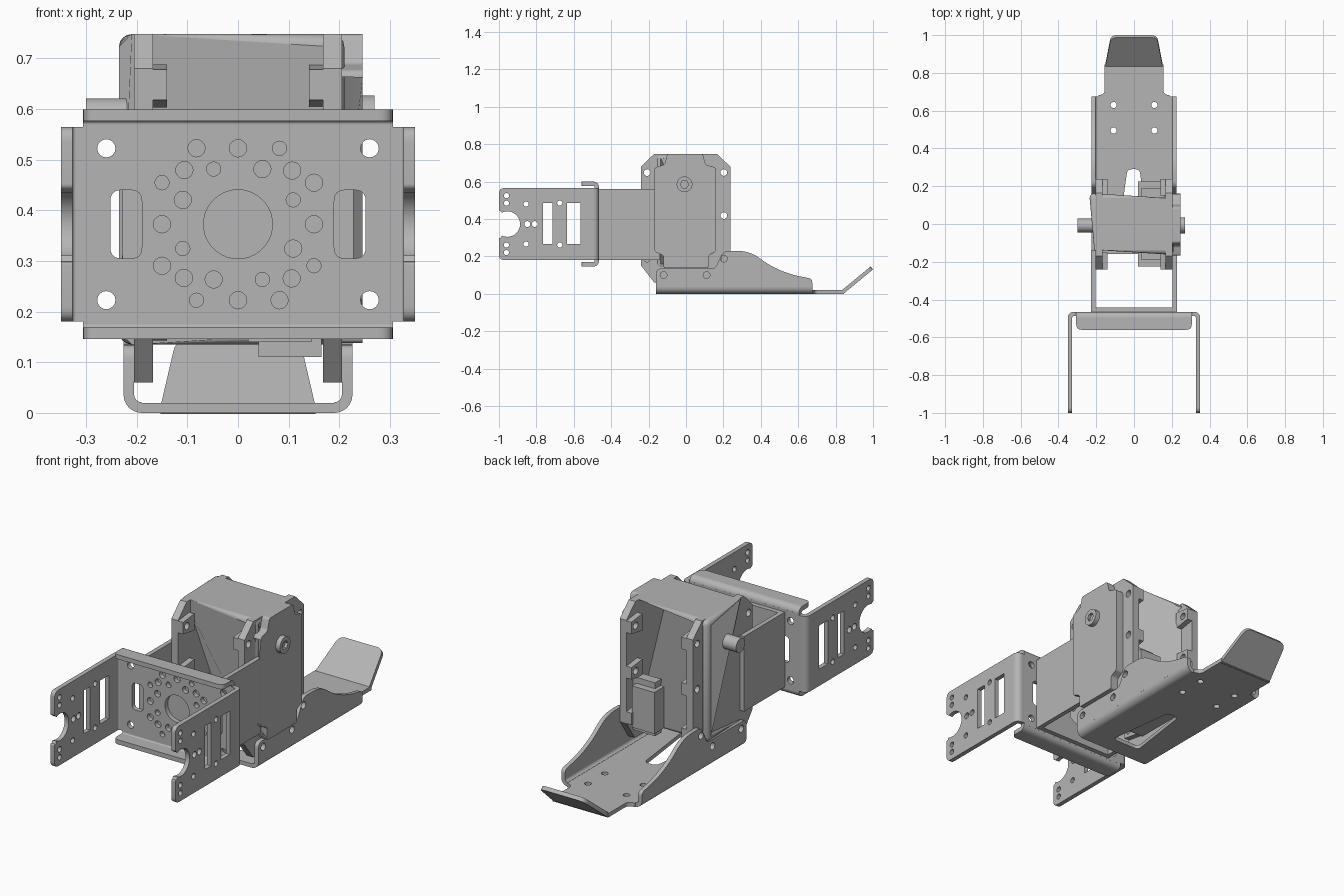
import bpy, bmesh, math
from mathutils import Vector, Matrix

cube = bpy.data.objects.get("Cube")
if cube:
    bpy.data.objects.remove(cube)

grey = bpy.data.materials.new("metal_grey")
grey.use_nodes = True
tone = (0.46, 0.46, 0.46, 1)
grey.diffuse_color = tone
grey.node_tree.nodes["Principled BSDF"].inputs["Base Color"].default_value = tone

# Maps a flat (u, v) drawing and its extrusion onto the wanted axis
AXES = {"x": Matrix(((0, 0, 1), (1, 0, 0), (0, 1, 0))),
        "y": Matrix(((1, 0, 0), (0, 0, -1), (0, 1, 0))),
        "z": Matrix.Identity(3)}


def arc(u, v, r, a0=0, a1=360, n=24):
    full = abs(a1 - a0) == 360
    count = n if full else n + 1
    return [(u + r * math.cos(math.radians(a0 + (a1 - a0) * i / n)),
             v + r * math.sin(math.radians(a0 + (a1 - a0) * i / n))) for i in range(count)]


def rounded(corners, radius=0.0):
    """Polygon with filleted corners; a corner may carry its own radius."""
    out = []
    for i, c in enumerate(corners):
        p, a, b = (Vector(q[:2]) for q in (c, corners[i - 1], corners[(i + 1) % len(corners)]))
        r = c[2] if len(c) > 2 else radius
        if r == 0:
            out.append(tuple(p))
            continue
        s, e = p + (a - p).normalized() * r, p + (b - p).normalized() * r
        for k in range(7):
            t = k / 6
            out.append(tuple(s * (1 - t) ** 2 + p * 2 * t * (1 - t) + e * t * t))
    return out


def rect(u0, u1, v0, v1, r=0.0):
    return rounded([(u0, v0), (u1, v0), (u1, v1), (u0, v1)], r)


def plate(name, axis, w0, w1, outline, holes=(), bevel=0.0):
    """Extrude an outline with holes between w0 and w1 along an axis."""
    curve = bpy.data.curves.new(name, "CURVE")
    curve.dimensions = "2D"
    curve.fill_mode = "BOTH"
    curve.extrude = abs(w1 - w0) / 2
    for loop in [outline, *holes]:
        spline = curve.splines.new("POLY")
        spline.points.add(len(loop) - 1)
        for point, (u, v) in zip(spline.points, loop):
            point.co = (u, v, 0, 1)
        spline.use_cyclic_u = True
    temp = bpy.data.objects.new(name + "_outline", curve)
    bpy.context.collection.objects.link(temp)
    graph = bpy.context.evaluated_depsgraph_get()
    mesh = bpy.data.meshes.new_from_object(temp.evaluated_get(graph))
    bpy.data.objects.remove(temp)
    bpy.data.curves.remove(curve)
    mid = (w0 + w1) / 2 * (-1 if axis == "y" else 1)
    bm = bmesh.new()
    bm.from_mesh(mesh)
    bmesh.ops.remove_doubles(bm, verts=bm.verts, dist=1e-5)
    for vert in bm.verts:
        vert.co = AXES[axis] @ (vert.co + Vector((0, 0, mid)))
    if bevel:
        bmesh.ops.dissolve_limit(bm, angle_limit=0.01, verts=bm.verts, edges=bm.edges)
    bmesh.ops.recalc_face_normals(bm, faces=bm.faces)
    bm.to_mesh(mesh)
    bm.free()
    mesh.materials.clear()
    mesh.materials.append(grey)
    mesh.name = name
    obj = bpy.data.objects.new(name, mesh)
    bpy.context.collection.objects.link(obj)
    if bevel:
        mod = obj.modifiers.new("soft_edges", "BEVEL")
        mod.width, mod.segments, mod.limit_method = bevel, 4, "ANGLE"
        mod.angle_limit = math.radians(50)
    bpy.ops.object.select_all(action="DESELECT")
    obj.select_set(True)
    bpy.context.view_layer.objects.active = obj
    bpy.ops.object.shade_smooth_by_angle(angle=math.radians(30))
    return obj


def bend(name, axis, w0, w1, u, v, r_out, r_in, a0, a1):
    return plate(name, axis, w0, w1, arc(u, v, r_out, a0, a1, 8) + arc(u, v, r_in, a1, a0, 8))


SIDES = (("left", 1), ("right", -1))
MID = 0.3725

# Front bracket face: hole pattern repeats every quarter turn
holes = [arc(0, MID, 0.068, n=40)]
for turn in range(4):
    spin = Matrix.Rotation(turn * math.pi / 2, 2)
    for u, v, r in ((.15, 0, .017), (.15, .082, .017), (.107, .106, .017),
                    (.109, .048, .014), (.109, -.048, .017), (.15, -.082, .014)):
        c = spin @ Vector((u, v))
        holes.append(arc(c.x, MID + c.y, r, n=16))
for s in (-1, 1):
    holes.append(rect(*sorted((s * .19, s * .252)), .305, .44, .022))
    holes += [arc(s * .26, MID + d, .018, n=16) for d in (-.15, .15)]
face = []
for su, sv in ((-1, -1), (1, -1), (1, 1), (-1, 1)):
    step = [(su * .32, MID + sv * .192), (su * .306, MID + sv * .192), (su * .306, MID + sv * .2)]
    face += step if su * sv > 0 else step[::-1]
plate("front_bracket_face", "y", -.488, -.465, face, holes)

# Front bracket arms with slots, bolt holes and an end notch
arm = rounded([(-.495, .18), (-.495, .565), (-1, .565, .03), (-1, .445, .008)])
arm += arc(-.955, MID, .068, 115, -115) + rounded([(-1, .30, .008), (-1, .18, .03), (-.495, .18)])[:14]
arm_holes = [rect(-.765, -.715, .265, .485), rect(-.635, -.565, .265, .485)]
for y, d in ((-.96, .152), (-.96, .112), (-.855, .107), (-.675, .112)):
    arm_holes += [arc(y, MID + k * d, .014, n=14) for k in (-1, 1)]
arm_holes += [arc(y, MID, .016, n=14) for y in (-.848, -.808)]
for side, s in SIDES:
    plate(side + "_front_arm", "x", *sorted((s * .327, s * .35)), arm, arm_holes)
    bend(side + "_front_arm_bend", "z", .18, .565, s * .32, -.495, .03, .007,
         90, 0 if s > 0 else 180)

# Front bracket lips above and below the face
for label, s in (("upper", 1), ("lower", -1)):
    z0, z1 = sorted((MID + s * .204, MID + s * .227))
    plate(label + "_lip", "z", z0, z1,
          rounded([(-.306, -.495), (-.306, -.56, .03), (.306, -.56, .03), (.306, -.495)]))
    bend(label + "_lip_bend", "x", -.306, .306, -.495, MID + s * .197, .03, .007,
         0, 90 if s > 0 else -90)

# Inner bracket joining the front bracket to the motor
plate("inner_bracket_face", "y", -.465, -.442, rect(-.226, .226, .18, .56))
for side, s in SIDES:
    plate(side + "_inner_arm", "x", *sorted((s * .205, s * .228)), rect(-.465, -.14, .18, .56))

# Motor body
plate("motor_body", "x", -.235, .21, rect(-.162, .162, .135, .748), bevel=.025)

# Motor ears: cut-corner plates with bolt bosses on the inner side
ear = [(-.17, .06), (.17, .06), (.237, .16), (.237, .68), (.165, .748),
       (-.17, .748), (-.24, .68), (-.24, .15)]
bolts = [(y, z) for y in (-.208, .202) for z in (.188, .418, .648)]
for side, s in SIDES:
    plate(side + "_motor_ear", "x", *sorted((s * .168, s * .205)), ear,
          [arc(y, z, .018, n=16) for y, z in bolts])
    for y, z in bolts:
        edge = .237 if y > 0 else -.24
        root = .15 if y > 0 else -.15
        plate(side + "_ear_boss", "x", *sorted((s * .14, s * .17)),
              rounded([(root, z - .045), (edge, z - .03), (edge, z + .03), (root, z + .04)]),
              [arc(y, z, .018, n=16)])

# Raised cover on the left, narrowed at the corners, with a round recess
cover = rounded([(-.12, .138), (.12, .138), (.12, .205), (.16, .225), (.16, .675),
                 (.105, .69), (.09, .748), (-.1, .748), (-.115, .69), (-.168, .675),
                 (-.168, .225), (-.12, .205)], .012)
cover_obj = plate("left_motor_cover", "x", .195, .246, cover, bevel=.014)
cutter = plate("recess_cutter", "x", .232, .3, arc(-.008, .585, .088, n=40))
cutter.hide_render = True
cutter.hide_viewport = True
cut = cover_obj.modifiers.new("round_recess", "BOOLEAN")
cut.object, cut.operation, cut.solver = cutter, "DIFFERENCE", "EXACT"
bpy.context.view_layer.update()
graph = bpy.context.evaluated_depsgraph_get()
baked = bpy.data.meshes.new_from_object(cover_obj.evaluated_get(graph))
cover_obj.modifiers.clear()
cover_obj.data = baked
bpy.data.objects.remove(cutter)

# Output shafts
plate("left_shaft_boss", "x", .22, .27, arc(-.008, .585, .042, n=32),
      [arc(-.008, .585, .022, n=6)])
plate("left_shaft_core", "x", .22, .255, arc(-.008, .585, .024, n=16))
plate("right_shaft", "x", -.3, -.2, arc(-.008, .585, .036, n=32))

# Cable sockets at front and back
for label, s in (("back", 1), ("front", -1)):
    plate(label + "_socket", "x", .02, .145, rect(*sorted((s * .14, s * .225)), .14, .35))
    plate(label + "_socket_rim", "x", .04, .165, rect(*sorted((s * .14, s * .19)), .11, .38))

# Foot tray: floor with a tapered window, side walls and a raised toe
window = rounded([(-.085, -.07, .025), (.075, -.07, .025), (.03, .29, .025), (-.035, .29, .025)])
plate("foot_floor", "z", 0, .02,
      rounded([(-.19, -.16), (.19, -.16), (.19, .68), (.155, .69, .02), (.155, .845),
               (-.155, .845), (-.155, .69, .02), (-.19, .68)]),
      [window] + [arc(s * .108, y, .016, n=16) for s in (-1, 1) for y in (.495, .63)])
wall = rounded([(-.16, .035), (.675, .035), (.675, .08, .02), (.55, .105, .06), (.45, .15, .04),
                (.34, .228, .06), (.2, .23, .03), (.155, .135, .02), (-.16, .135, .03)])
for side, s in SIDES:
    plate(side + "_foot_wall", "x", *sorted((s * .205, s * .226)), wall,
          [arc(-.12, .1, .018, n=16), arc(.11, .1, .018, n=16), arc(.202, .188, .018, n=16)])
    bend(side + "_foot_bend", "y", -.16, .675, s * .19, .036, .036, .015,
         -90, 0 if s > 0 else -180)
toe = plate("toe", "z", 0, .02,
            rounded([(-.153, -.004), (.153, -.004), (.122, .205, .035), (-.122, .205, .035)]))
toe.location = (0, .842, 0)
toe.rotation_euler = (.69, 0, 0)
